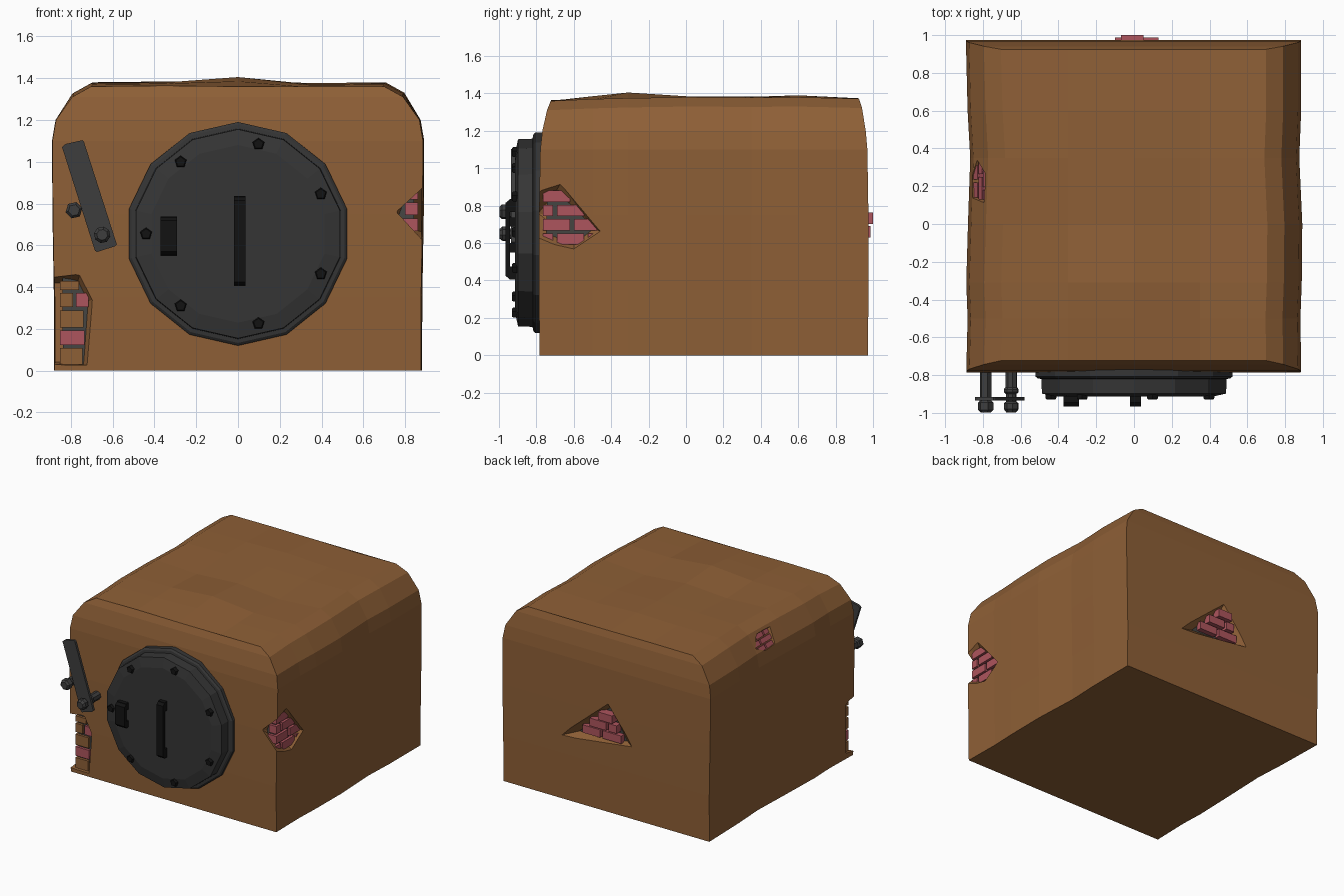
import bpy, bmesh, math
from mathutils import Vector

if "Cube" in bpy.data.objects:
    bpy.data.objects.remove(bpy.data.objects["Cube"])


def material(name, r, g, b):
    m = bpy.data.materials.new(name)
    m.diffuse_color = (r, g, b, 1)
    m.use_nodes = True
    m.node_tree.nodes["Principled BSDF"].inputs["Base Color"].default_value = m.diffuse_color
    return m


CLAY = material("clay", 0.27, 0.115, 0.037)
BRICK = material("red brick", 0.42, 0.09, 0.11)
MORTAR = material("grey mortar", 0.06, 0.06, 0.055)
METAL = material("dark metal", 0.036, 0.036, 0.036)
STEEL = material("lever metal", 0.048, 0.048, 0.048)
BLACK = material("black iron", 0.006, 0.006, 0.006)


def finish(name, bm, mat):
    bmesh.ops.recalc_face_normals(bm, faces=bm.faces[:])
    me = bpy.data.meshes.new(name)
    bm.to_mesh(me)
    bm.free()
    ob = bpy.data.objects.new(name, me)
    bpy.context.collection.objects.link(ob)
    if mat:
        me.materials.append(mat)
    return ob


def hull(name, pts, mat=None):
    bm = bmesh.new()
    for p in pts:
        bm.verts.new(p)
    r = bmesh.ops.convex_hull(bm, input=bm.verts[:])
    loose = [v for v in bm.verts if not v.link_faces]
    bmesh.ops.delete(bm, geom=loose, context='VERTS')
    bmesh.ops.dissolve_limit(bm, angle_limit=0.01, verts=bm.verts[:], edges=bm.edges[:])
    return finish(name, bm, mat)


def box(name, x0, x1, y0, y1, z0, z1, mat):
    return hull(name, [(x, y, z) for x in (x0, x1) for y in (y0, y1) for z in (z0, z1)], mat)


def lathe(name, cx, cz, profile, sides, mat, phase=0.0):
    """Turned part around an axis along y; profile is (radius, y)."""
    bm = bmesh.new()
    rings = []
    for r, y in profile:
        rings.append([bm.verts.new((cx + r * math.sin(phase + math.tau * k / sides), y,
                                    cz + r * math.cos(phase + math.tau * k / sides)))
                      for k in range(sides)])
    for a, b in zip(rings, rings[1:]):
        for k in range(sides):
            n = (k + 1) % sides
            bm.faces.new((a[k], a[n], b[n], b[k]))
    bm.faces.new(rings[0])
    bm.faces.new(rings[-1])
    return finish(name, bm, mat)


# Body shell: half arch profile lofted from front to back with hand-shaped waviness
HALF = [(.875, 0), (.876, .35), (.883, .75), (.885, 1.1), (.868, 1.2), (.79, 1.31),
        (.70, 1.36), (.35, 1.36), (0, 1.36)]
LEAN = [0, -.003, -.003, .004, .015, .04, .06, .06, .06]
YS = [-.783, -.5, -.31, 0, .35, .6, .973]
CREST = [0, .025, .045, .025, .022, .03, .012]
MID = [0, .01, .015, .0, .02, .018, .01]
EDGE = [0, .01, .015, .02, .018, .02, .012]
WIDE = {1: [0, -.004, .003, .006, -.01, .0, 0], -1: [.003, -.004, .003, -.006, -.018, -.004, .005]}


def arch_body(name, inset, mat):
    bm = bmesh.new()
    rings = []
    last = len(YS) - 1
    for j, y in enumerate(YS):
        ring = []
        for side in (1, -1):
            idx = range(len(HALF)) if side == 1 else range(len(HALF) - 2, -1, -1)
            for i in idx:
                x, z = HALF[i]
                yy = y
                if j == 0:
                    yy += LEAN[i] + inset
                elif j == last:
                    yy -= LEAN[i] * 0.8 + inset
                if i == 8:
                    z += CREST[j]
                elif i == 7:
                    z += MID[j] + .004 * side * -1
                elif i in (5, 6):
                    z += EDGE[j]
                if i:
                    z *= 1 - inset / 1.36
                else:
                    z = inset * 0.4
                x = (x + (WIDE[side][j] if i < 7 and x else 0)) * (1 - inset / .88)
                ring.append(bm.verts.new((x * side, yy, z)))
        rings.append(ring)
    n = len(rings[0])
    for a, b in zip(rings, rings[1:]):
        for k in range(n):
            m = (k + 1) % n
            bm.faces.new((a[k], a[m], b[m], b[k]))
    # End walls as level strips between matching left and right points
    for r in (rings[0], rings[-1]):
        for i in range(7):
            bm.faces.new((r[i], r[i + 1], r[n - 2 - i], r[n - 1 - i]))
        bm.faces.new((r[7], r[8], r[9]))
    return finish(name, bm, mat)


body = arch_body("clay_body", 0, CLAY)
arch_body("mortar_core", .04, MORTAR)

# Local frame on the left shoulder, for its hole and bricks
C, N, T = Vector((-.832, .22, 1.262)), Vector((-.84, 0, .54)), Vector((.54, 0, .84))


def shoulder(a, b, y):
    return C + N * a + T * b + Vector((0, y, 0))


# Holes broken out of the clay
holes = [
    [(-.95, -.85, .025), (-.95, -.85, .45), (-.755, -.80, .465), (-.69, -.80, .34), (-.715, -.80, .025),
     (-.95, -.68, .05), (-.95, -.68, .42), (-.725, -.73, .33), (-.745, -.73, .03), (-.77, -.73, .42),
     (-.83, -.71, .05), (-.83, -.71, .42)],
    [(.95, -.85, .90), (.89, -.67, .92), (.89, -.45, .66), (.89, -.60, .56), (.95, -.85, .58),
     (.76, -.79, .76), (.83, -.70, .87), (.83, -.50, .68), (.83, -.6, .6), (.80, -.735, .76)],
    [(-.02, 1.0, .86), (-.26, 1.0, .55), (.45, 1.0, .46), (.22, .925, .55), (-.01, .925, .78), (-.14, .925, .57)],
    [shoulder(.06, b, y) for b, y in ((-.08, -.10), (.07, -.13), (.08, .06), (-.03, .15), (-.09, .05))]
    + [shoulder(-.06, b, y) for b, y in ((-.05, -.07), (.05, -.09), (.05, .04), (-.02, .10), (-.06, .03))],
]
for i, pts in enumerate(holes):
    cutter = hull(f"hole_cutter_{i}", pts)
    cutter.hide_render = True
    mod = body.modifiers.new("hole", 'BOOLEAN')
    mod.operation = 'DIFFERENCE'
    mod.solver = 'EXACT'
    mod.object = cutter
bpy.context.view_layer.update()
cut = bpy.data.meshes.new_from_object(body.evaluated_get(bpy.context.evaluated_depsgraph_get()))
body.modifiers.clear()
body.data = cut
for ob in [o for o in bpy.data.objects if o.name.startswith("hole_cutter")]:
    bpy.data.objects.remove(ob)

# Bricks at the lower front left corner
for x0, x1, z0, z1, mat in [(-.852, -.745, .03, .108, CLAY), (-.852, -.735, .122, .192, BRICK),
                            (-.852, -.74, .207, .288, CLAY), (-.852, -.79, .305, .372, CLAY),
                            (-.775, -.715, .305, .372, BRICK), (-.852, -.76, .387, .43, CLAY)]:
    box("front_brick", x0, x1, -.764, -.68, z0, z1, mat)

# Running-bond bricks at the right front corner
for row in range(4):
    z = .592 + row * .076
    start = -.765 if row % 2 else -.69
    if not row % 2:
        box("side_brick", .80, .862, -.765, -.71, z, z + .06, BRICK)
    for k in range(2):
        y = start + k * .165
        box("side_brick", .79, .862, y, min(y + .145, -.47), z, z + .06, BRICK)

# Bricks in the back hole, stepped to its triangle
for x0, x1, z0 in [(-.13, .03, .555), (.05, .20, .555), (-.10, -.03, .63), (-.01, .13, .63), (-.07, .05, .703)]:
    box("back_brick", x0, x1, .92, .975 + (z0 - .555) * .168, z0, z0 + .06, BRICK)

# Bricks in the shoulder hole
for b, y0, y1 in [(-.065, -.08, .0), (-.065, .015, .09), (-.02, -.09, .03), (-.02, .045, .11),
                  (.025, -.09, -.04), (.025, -.025, .06)]:
    hull("shoulder_brick", [shoulder(a, t, y) for a in (-.08, -.022) for t in (b, b + .036) for y in (y0, y1)], BRICK)

# Round door: flange, raised disc and bolts
DZ = .655
lathe("door", 0, DZ, [(.535, -.75), (.535, -.808), (.522, -.818), (.503, -.82), (.50, -.898),
                      (.425, -.914), (.02, -.914)], 14, METAL)
for k in range(7):
    a = math.pi + math.tau * k / 7
    lathe("door_bolt", .44 * math.cos(a), DZ + .44 * math.sin(a),
          [(.03, -.89), (.03, -.922), (.024, -.93)], 5, BLACK)


def grip(name, x0, x1, z0, z1, foot):
    """Bar standing off the door on two feet."""
    hull(name + "_bar", [(x, y, z) for x in (x0, x1) for y, z in
         ((-.94, z0), (-.965, z0 + .02), (-.965, z1 - .02), (-.94, z1))], BLACK)
    for a, b in ((z0, z0 + foot), (z1 - foot, z1)):
        box(name + "_foot", x0, x1, -.945, -.905, a, b, BLACK)


grip("door_handle", -.02, .036, .405, .835, .07)
grip("door_latch", -.372, -.292, .55, .738, .05)

# Lever plate with its pivot pin and stop pin
hull("lever", [(x, y, z) for y in (-.935, -.915) for x, z in
     ((-.842, 1.07), (-.825, 1.085), (-.745, 1.103), (-.737, 1.095), (-.58, .605), (-.59, .595), (-.675, .568), (-.685, .575))], STEEL)
lathe("stop_pin", -.785, .768, [(.032, -.74), (.032, -.935), (.041, -.945), (.041, -.985), (.028, -.998)], 6, STEEL, .3)
lathe("pivot_pin", -.65, .65, [(.032, -.74), (.032, -.865), (.04, -.875), (.04, -.89), (.028, -.90), (.028, -.94),
                               (.04, -.95), (.04, -.98), (.026, -.998)], 8, STEEL, .2)
